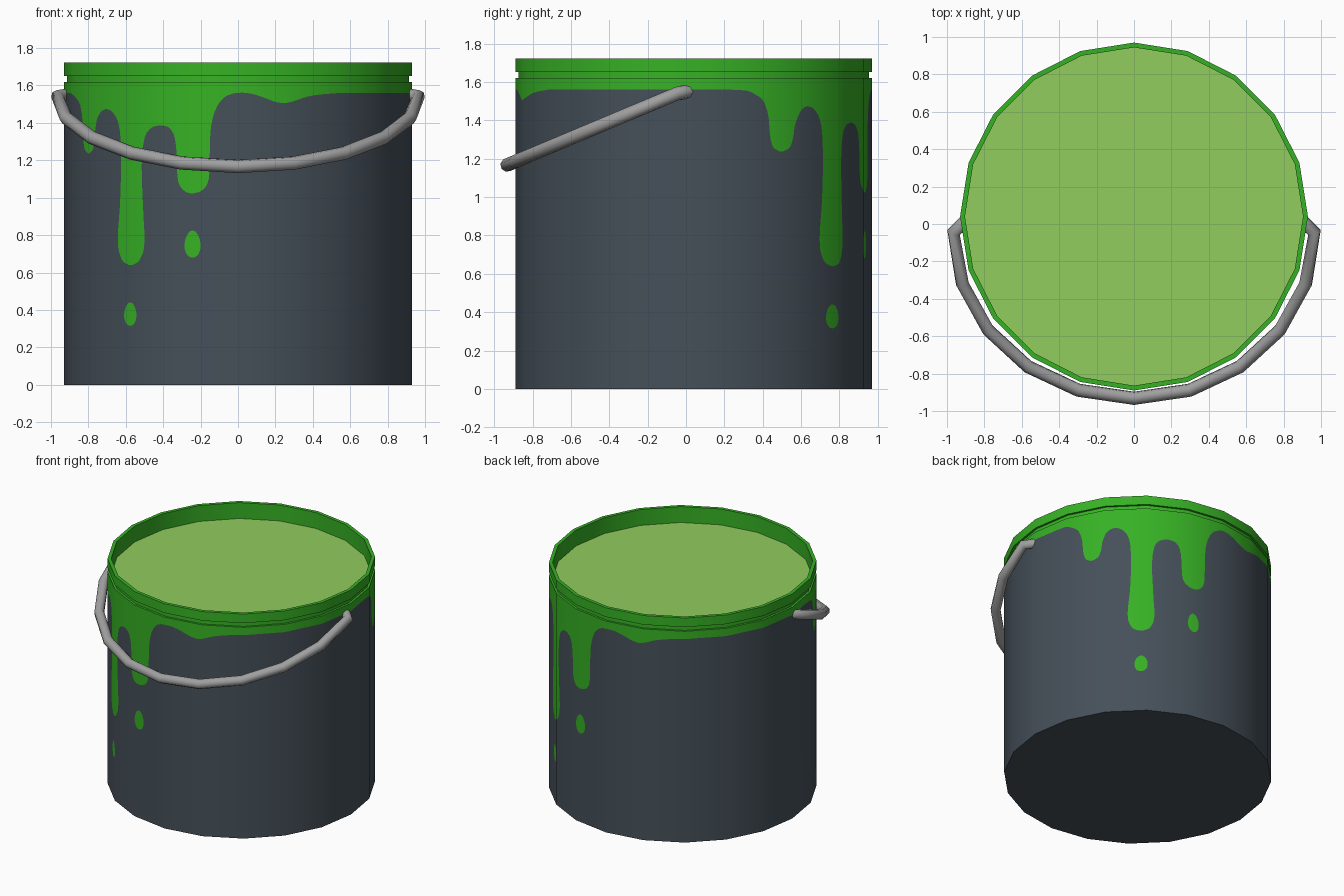
import bpy, bmesh, math
from mathutils import Vector
from mathutils.geometry import delaunay_2d_cdt

if "Cube" in bpy.data.objects:
    bpy.data.objects.remove(bpy.data.objects["Cube"])

R, CY, N = 0.93, 0.04, 20          # bucket radius, centre y, sides
WALL_TOP, PAINT_Z = 1.62, 1.56


def material(name, rgb):
    m = bpy.data.materials.new(name)
    m.diffuse_color = (*rgb, 1)
    m.use_nodes = True
    m.node_tree.nodes["Principled BSDF"].inputs["Base Color"].default_value = m.diffuse_color
    return m


DARK = material("dark_slate", (0.060, 0.080, 0.100))
GREEN = material("paint_green", (0.037, 0.440, 0.018))
LIME = material("liquid_lime", (0.285, 0.610, 0.110))
STEEL = material("handle_grey", (0.350, 0.350, 0.350))


def add_object(name, bm, *mats):
    me = bpy.data.meshes.new(name)
    bm.to_mesh(me)
    bm.free()
    for m in mats:
        me.materials.append(m)
    ob = bpy.data.objects.new(name, me)
    bpy.context.collection.objects.link(ob)
    return ob


def ring_point(t, r=R, z=0.0):
    """Point on the 20-sided outline; t counts sides from the front."""
    k = math.floor(t)
    a, b = (math.radians(360 / N * i) for i in (k, k + 1))
    pa = Vector((r * math.sin(a), CY - r * math.cos(a), z))
    pb = Vector((r * math.sin(b), CY - r * math.cos(b), z))
    return pa.lerp(pb, t - k)


def side_of_x(x):
    """Front-view x to side count."""
    k = math.floor(math.degrees(math.asin(x / R)) / 18)
    xa, xb = (R * math.sin(math.radians(18 * i)) for i in (k, k + 1))
    return k + (x - xa) / (xb - xa)


def soften(pts):
    """One corner-cutting pass on an open line."""
    out = [pts[0]]
    for (ax, az), (bx, bz) in zip(pts, pts[1:]):
        out += [(ax * .8 + bx * .2, az * .8 + bz * .2),
                (ax * .2 + bx * .8, az * .2 + bz * .8)]
    return out + [pts[-1]]


# Lower edge of the spilled paint on the front half (x, z)
EDGE = [(-.90, 1.56), (-.884, 1.555), (-.846, 1.51), (-.832, 1.43), (-.828, 1.31),
        (-.82, 1.255), (-.798, 1.233), (-.775, 1.255), (-.766, 1.31), (-.763, 1.37),
        (-.752, 1.43), (-.731, 1.463), (-.704, 1.476), (-.672, 1.462), (-.645, 1.42),
        (-.63, 1.355), (-.624, 1.205), (-.629, .99), (-.643, .80), (-.64, .72),
        (-.619, .66), (-.576, .635), (-.533, .655), (-.506, .707), (-.498, .777),
        (-.506, .91), (-.516, 1.15), (-.511, 1.26), (-.495, 1.34), (-.463, 1.377),
        (-.415, 1.39), (-.367, 1.377), (-.34, 1.334), (-.329, 1.26), (-.324, 1.10),
        (-.308, 1.055), (-.276, 1.028), (-.244, 1.022), (-.20, 1.032), (-.169, 1.06),
        (-.153, 1.11), (-.151, 1.25), (-.147, 1.366), (-.131, 1.446), (-.104, 1.505),
        (-.067, 1.543), (-.019, 1.56), (.035, 1.562), (.088, 1.553), (.147, 1.532),
        (.195, 1.513), (.244, 1.504), (.297, 1.515), (.356, 1.537), (.426, 1.551),
        (.544, 1.56)]
# Loose drops: x, z, half width, half height
DROPS = [(-.576, .378, .033, .063), (-.243, .752, .043, .073)]

# Wall layout, unrolled flat: 20 side panels plus paint shapes on both halves
verts, faces = [], []


def add_shape(pts):
    faces.append(list(range(len(verts), len(verts) + len(pts))))
    verts.extend(Vector(p) for p in pts)


for k in range(-5, 15):
    add_shape([(k, 0), (k + 1, 0), (k + 1, WALL_TOP), (k, WALL_TOP)])
for half in (0, 10):
    line = [(-5, PAINT_Z)] + [(side_of_x(x), z) for x, z in soften(EDGE)] + [(5, PAINT_Z)]
    line += [(5, WALL_TOP), (-5, WALL_TOP)]
    add_shape([(t + half, z) for t, z in line])
    for x, z, w, h in DROPS:
        drop = []
        for i in range(20):
            a = math.tau * i / 20
            wide = w * (1 - 0.12 * math.sin(a))
            drop.append((side_of_x(x + wide * math.cos(a)) + half, z + h * math.sin(a)))
        add_shape(drop)

flat, _, tris, _, _, origin = delaunay_2d_cdt(verts, [], faces, 1, 1e-5)

# Bucket wall, wrapped from the flat layout
bm = bmesh.new()
bv = [bm.verts.new(ring_point(p.x, R, p.y)) for p in flat]
for tri, src in zip(tris, origin):
    f = bm.faces.new([bv[i] for i in tri])
    f.material_index = 1 if any(s >= N for s in src) else 0
    f.smooth = True
bmesh.ops.remove_doubles(bm, verts=bm.verts[:], dist=1e-5)
wall = add_object("bucket_wall", bm, DARK, GREEN)
wall.data.normals_split_custom_set_from_vertices(
    [Vector((v.co.x, v.co.y - CY, 0)).normalized() for v in wall.data.vertices])


def disc(name, r, z, mat, up):
    bm = bmesh.new()
    vs = [bm.verts.new(ring_point(k, r, z)) for k in range(N)]
    bm.faces.new(vs if up else vs[::-1])
    return add_object(name, bm, mat)


disc("bucket_base", R, 0, DARK, False)
disc("paint_surface", 0.906, 1.60, LIME, True)

# Grooved rim, a revolved profile (r, z)
profile = [(.93, 1.62), (.914, 1.62), (.914, 1.652), (.93, 1.652),
           (.93, 1.722), (.904, 1.722), (.904, 1.58)]
bm = bmesh.new()
rings = [[bm.verts.new(ring_point(k, r, z)) for k in range(N)] for r, z in profile]
for lo, hi in zip(rings, rings[1:]):
    for k in range(N):
        j = (k + 1) % N
        bm.faces.new((lo[k], lo[j], hi[j], hi[k]))
rim = add_object("rim", bm, GREEN)

# Wire handle, a tilted half circle with ends turned into the wall
path = [(-.90, .015, 1.55)]
for k in range(-5, 6):
    a = math.radians(18 * k)
    path.append((.965 * math.sin(a), -.045 - .887 * math.cos(a), 1.54 - .373 * math.cos(a)))
path.append((.90, .015, 1.55))
cu = bpy.data.curves.new("handle", 'CURVE')
cu.dimensions = '3D'
cu.bevel_depth, cu.bevel_resolution, cu.use_fill_caps = 0.036, 2, True
sp = cu.splines.new('POLY')
sp.points.add(len(path) - 1)
for p, co in zip(sp.points, path):
    p.co = (*co, 1)
cu.materials.append(STEEL)
handle = bpy.data.objects.new("handle", cu)
bpy.context.collection.objects.link(handle)
bpy.context.view_layer.objects.active = handle
handle.select_set(True)
bpy.ops.object.convert(target='MESH')

# Smooth shading with sharp edges kept
for ob, deg in ((rim, 30), (handle, 50)):
    bpy.ops.object.select_all(action='DESELECT')
    ob.select_set(True)
    bpy.context.view_layer.objects.active = ob
    bpy.ops.object.shade_smooth_by_angle(angle=math.radians(deg))
